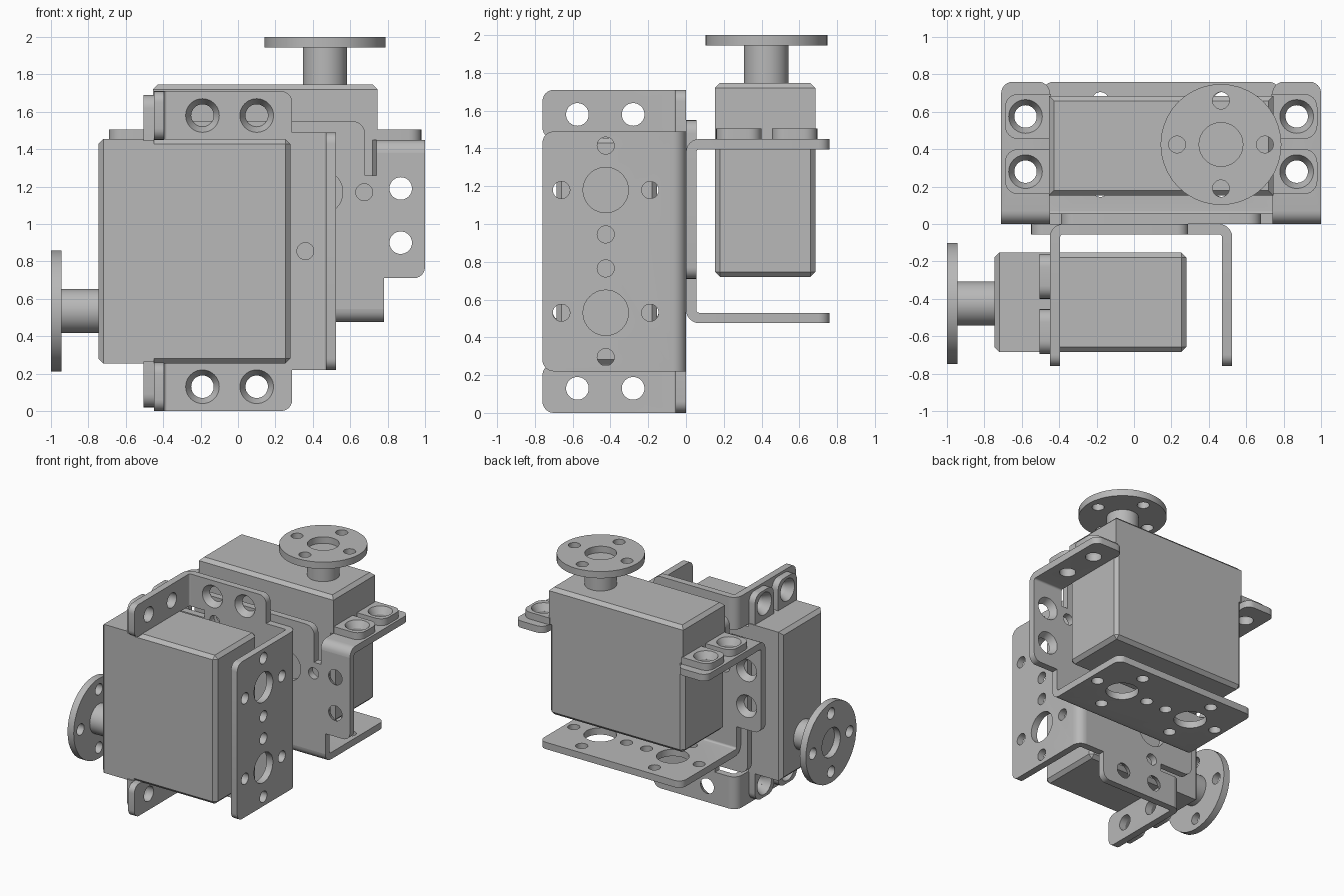
import bpy, bmesh, math
from mathutils import Matrix, Vector

cube = bpy.data.objects.get("Cube")
if cube:
    bpy.data.objects.remove(cube, do_unlink=True)

grey = bpy.data.materials.new("plain grey")
grey.use_nodes = True
grey.diffuse_color = (0.48, 0.48, 0.48, 1)
grey.node_tree.nodes["Principled BSDF"].inputs["Base Color"].default_value = grey.diffuse_color

T = 0.055          # sheet thickness
DEPTH = 0.76       # flange length
MID = 0.425        # centre line of the servo in depth
parts = []


def finish(bm, name):
    bmesh.ops.recalc_face_normals(bm, faces=bm.faces)
    mesh = bpy.data.meshes.new(name)
    bm.to_mesh(mesh)
    bm.free()
    mesh.materials.append(grey)
    ob = bpy.data.objects.new(name, mesh)
    bpy.context.collection.objects.link(ob)
    parts.append(ob)
    return ob


def rounded(points, steps=6):
    """Outline from (a, b, radius) corners, with arcs at the rounded ones."""
    out = []
    for i, (a, b, r) in enumerate(points):
        p = Vector((a, b))
        if not r:
            out.append(p)
            continue
        d0 = (Vector(points[i - 1][:2]) - p).normalized()
        d1 = (Vector(points[(i + 1) % len(points)][:2]) - p).normalized()
        for k in range(steps + 1):
            t = k / steps * math.pi / 2
            out.append(p + d0 * r * (1 - math.sin(t)) + d1 * r * (1 - math.cos(t)))
    return out


def extrude(bm, coords, vec):
    face = bm.faces.new([bm.verts.new(c) for c in coords])
    res = bmesh.ops.extrude_face_region(bm, geom=[face])
    verts = [g for g in res["geom"] if isinstance(g, bmesh.types.BMVert)]
    bmesh.ops.translate(bm, verts=verts, vec=vec)


def bevel(bm, rule, size, segments):
    edges = [e for e in bm.edges if rule(*[v.co for v in e.verts])]
    bmesh.ops.bevel(bm, geom=edges, offset=size, segments=segments,
                    profile=0.5, affect='EDGES')


def box(name, lo, hi, rule, size):
    bm = bmesh.new()
    bmesh.ops.create_cube(bm, size=1)
    for v in bm.verts:
        v.co = [lo[i] + (v.co[i] + 0.5) * (hi[i] - lo[i]) for i in range(3)]
    bevel(bm, rule, size, 1)
    return finish(bm, name)


def cone(bm, centre, r0, r1, length, axis):
    turn = Matrix.Rotation(-math.pi / 2, 4, 'X') if axis == 'Y' else Matrix()
    bmesh.ops.create_cone(bm, cap_ends=True, segments=40, radius1=r0, radius2=r1,
                          depth=length, matrix=Matrix.Translation(centre) @ turn)


def cut(ob, holes, axis):
    """Drill (centre, start radius, end radius, length) holes."""
    bm = bmesh.new()
    for centre, r0, r1, length in holes:
        cone(bm, centre, r0, r1, length, axis)
    cutter = finish(bm, "hole_cutter")
    cutter.hide_render = True
    parts.remove(cutter)
    mod = ob.modifiers.new("holes", 'BOOLEAN')
    mod.operation, mod.solver, mod.object = 'DIFFERENCE', 'EXACT', cutter
    dg = bpy.context.evaluated_depsgraph_get()
    mesh = bpy.data.meshes.new_from_object(ob.evaluated_get(dg))
    ob.modifiers.clear()
    ob.data = mesh
    bpy.data.objects.remove(cutter, do_unlink=True)


def horn_pattern(a, b, big=0.12):
    d = 0.235
    return [(a, b, big)] + [(a + i * d, b + j * d, 0.045)
                            for i, j in ((1, 0), (-1, 0), (0, 1), (0, -1))]


def flange(name, x0, x1, z_outer, up, holes):
    """Bent sheet leaving the back plate and running along y."""
    R = 0.07
    arc = [math.pi / 2 * k / 6 for k in range(7)]
    prof = [(R - R * math.cos(t), R - R * math.sin(t)) for t in arc]
    prof += [(DEPTH, 0), (DEPTH, T)]
    prof += [(R - (R - T) * math.cos(t), R - (R - T) * math.sin(t)) for t in reversed(arc)]
    bm = bmesh.new()
    extrude(bm, [(x0, y, z_outer + up * d) for y, d in prof], (x1 - x0, 0, 0))
    bevel(bm, lambda p, q: min(p.y, q.y) > DEPTH - 0.001 and abs(p.x - q.x) < 0.001, 0.06, 6)
    ob = finish(bm, name)
    cut(ob, [((x, y, z_outer), r, r, 0.3) for x, y, r in holes], 'Z')


# Back plate with side wings, centre tongue and relief slots
half = [(0.635, 0.545, 0), (0.635, 0.71, 0), (0.855, 0.71, 0.06), (0.855, 1.38, 0),
        (0.595, 1.38, 0), (0.595, 1.26, 0), (0.535, 1.26, 0), (0.535, 1.55, 0.07)]
outline = rounded(half + [(-x, z, r) for x, z, r in reversed(half)])
bm = bmesh.new()
extrude(bm, [(x, 0, z) for x, z in outline], (0, T, 0))
plate = finish(bm, "back_plate")
holes = [((x, T / 2, z), r, r, 0.3) for s in (-1, 1)
         for x, z, r in horn_pattern(s * 0.295, 1.17)]
holes.append(((0, T / 2, 0.64), 0.045, 0.045, 0.3))
for s in (-1, 1):
    for z in (0.90, 1.19):     # countersunk from the inside
        holes.append(((s * 0.725, T / 2, z), 0.059, 0.091, T + 0.004))
cut(plate, holes, 'Y')

# Flanges: one wide plate below, two narrow tabs carrying the servo
flange("lower_flange", -0.635, 0.635, 0.475, 1,
       [h for s in (-1, 1) for h in horn_pattern(s * 0.325, MID)])
for s, side in ((-1, "first"), (1, "second")):
    x0, x1 = sorted((s * 0.595, s * 0.855))
    flange(side + "_mount_tab", x0, x1, 1.45, -1,
           [(s * 0.725, y, 0.06) for y in (0.28, 0.575)])

    # Servo ears resting on each tab
    for y, n in ((0.28, "inner"), (0.575, "outer")):
        ear = rounded([(s * 0.59, y - 0.12, 0), (s * 0.835, y - 0.12, 0.07),
                       (s * 0.835, y + 0.12, 0.07), (s * 0.59, y + 0.12, 0)])
        bm = bmesh.new()
        extrude(bm, [(a, b, 1.45) for a, b in ear], (0, 0, T))
        cut(finish(bm, f"{side}_{n}_ear"),
            [((s * 0.725, y, 1.45 + T / 2), 0.059, 0.091, T + 0.004)], 'Z')

# Servo case
box("servo_lower_case", (-0.6, 0.153, 0.72), (0.6, 0.685, 1.45),
    lambda p, q: min(p.z, q.z) < 1.44, 0.027)
box("servo_upper_case", (-0.6, 0.153, 1.45), (0.6, 0.685, 1.747),
    lambda p, q: min(p.z, q.z) > 1.7, 0.027)

# Output shaft and drilled disc
HX = 0.32
bm = bmesh.new()
cone(bm, (HX, MID, 1.84), 0.118, 0.118, 0.215, 'Z')
finish(bm, "output_shaft")
bm = bmesh.new()
cone(bm, (HX, MID, 2 - T / 2), 0.323, 0.323, T, 'Z')
cut(finish(bm, "output_disc"),
    [((x, y, 2 - T / 2), r, r, 0.3) for x, y, r in horn_pattern(HX, MID, 0.117)], 'Z')

# Smooth the round surfaces, keep the edges sharp
bpy.ops.object.select_all(action='DESELECT')
for ob in parts:
    ob.select_set(True)
bpy.context.view_layer.objects.active = parts[0]
bpy.ops.object.shade_smooth_by_angle(angle=math.radians(30))

# Second identical unit lies on its side, back to back with the first
sideways = Matrix(((0, 0, -1, 1), (0, -1, 0, 0), (-1, 0, 0, 0.855), (0, 0, 0, 1)))
for ob in list(parts):
    twin = ob.copy()
    twin.name = "front_" + ob.name
    twin.matrix_world = sideways
    bpy.context.collection.objects.link(twin)
    ob.name = "rear_" + ob.name
    ob.matrix_world = Matrix.Translation((0.145, 0, 0))
